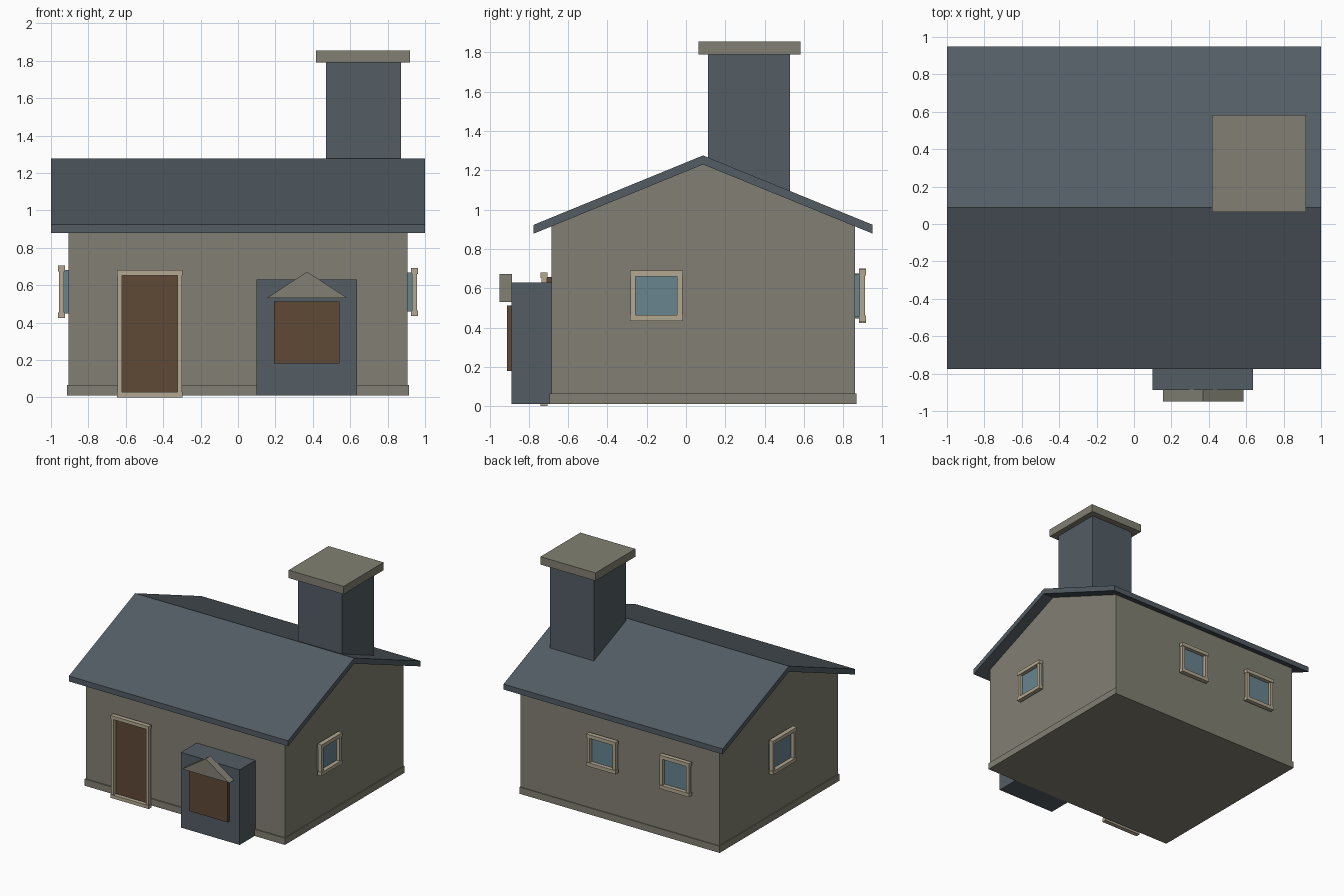
import bpy
import bmesh

if "Cube" in bpy.data.objects:
    bpy.data.objects.remove(bpy.data.objects["Cube"])


def material(name, r, g, b):
    # sRGB 0-255 to linear
    lin = [((c / 255 + 0.055) / 1.055) ** 2.4 for c in (r, g, b)]
    m = bpy.data.materials.new(name)
    m.diffuse_color = (*lin, 1)
    m.use_nodes = True
    m.node_tree.nodes["Principled BSDF"].inputs["Base Color"].default_value = m.diffuse_color
    return m


STONE = material("warm grey stone", 130, 128, 115)
SLATE = material("blue grey slate", 83, 93, 100)
TRIM = material("beige trim", 178, 168, 145)
GLASS = material("window glass", 104, 133, 143)
WOOD = material("brown wood", 94, 72, 54)


def finish(name, bm, mat):
    bmesh.ops.recalc_face_normals(bm, faces=bm.faces)
    mesh = bpy.data.meshes.new(name)
    bm.to_mesh(mesh)
    bm.free()
    mesh.materials.append(mat)
    ob = bpy.data.objects.new(name, mesh)
    bpy.context.collection.objects.link(ob)
    return ob


def add_box(bm, lo, hi):
    verts = bmesh.ops.create_cube(bm, size=1)["verts"]
    for v in verts:
        v.co = [lo[i] if v.co[i] < 0 else hi[i] for i in range(3)]


def box(name, x, y, z, mat):
    bm = bmesh.new()
    add_box(bm, (x[0], y[0], z[0]), (x[1], y[1], z[1]))
    return finish(name, bm, mat)


def prism(name, profile, axis, lo, hi, mat):
    """Extrude a (horizontal, z) profile along x (axis 0) or y (axis 1)."""
    bm = bmesh.new()
    place = lambda d, h, z: (d, h, z) if axis == 0 else (h, d, z)
    face = bm.faces.new([bm.verts.new(place(lo, h, z)) for h, z in profile])
    out = bmesh.ops.extrude_face_region(bm, geom=[face])["geom"]
    for v in out:
        if isinstance(v, bmesh.types.BMVert):
            v.co[axis] = hi
    return finish(name, bm, mat)


def opening(name, axis, sign, wall, u, z, fill, bar=0.03):
    """Framed panel on a wall facing sign * axis; u and z are outer limits."""
    def put(bm, d, uu, zz):
        d = sorted(wall + sign * k for k in d)
        spans = [d, uu] if axis == 0 else [uu, d]
        add_box(bm, (spans[0][0], spans[1][0], zz[0]),
                (spans[0][1], spans[1][1], zz[1]))
    bm = bmesh.new()
    put(bm, (-0.01, 0.024), (u[0] + bar - 0.006, u[1] - bar + 0.006),
        (z[0] + bar - 0.006, z[1] - bar + 0.006))
    finish(name + "_panel", bm, fill)
    bm = bmesh.new()
    for a, b in ((z[0], z[0] + bar), (z[1] - bar, z[1])):
        put(bm, (0.02, 0.057), u, (a, b))
    for a, b in ((u[0] + 0.004, u[0] + bar), (u[1] - bar, u[1] - 0.004)):
        put(bm, (0.023, 0.052), (a, b), (z[0] + bar, z[1] - bar))
    finish(name + "_frame", bm, TRIM)


# Walls with gable ends, and the low plinth
FRONT, BACK, SIDE, RIDGE = -0.684, 0.86, 0.906, 0.087
prism("walls", [(FRONT, 0.012), (BACK, 0.012), (BACK, 0.925),
                (RIDGE, 1.238), (FRONT, 0.925)], 0, -SIDE, SIDE, STONE)
box("plinth", (-0.914, 0.914), (-0.694, 0.867), (0.01, 0.065), STONE)

# Pitched roof slab
prism("roof", [(-0.775, 0.878), (-0.775, 0.923), (RIDGE, 1.276), (0.95, 0.923),
               (0.95, 0.878), (RIDGE, 1.23)], 0, -1, 1, SLATE)

# Chimney and its cap
box("chimney", (0.47, 0.872), (0.112, 0.53), (0.02, 1.795), SLATE)
box("chimney_cap", (0.418, 0.92), (0.063, 0.583), (1.79, 1.855), STONE)

# Front door and windows
opening("door", 1, -1, FRONT, (-0.647, -0.296), (0.0, 0.68), WOOD, 0.028)
opening("right_window", 0, 1, SIDE, (-0.286, -0.015), (0.434, 0.691), GLASS)
opening("left_window", 0, -1, -SIDE, (-0.07, 0.24), (0.425, 0.704), GLASS)
opening("back_window_a", 1, 1, BACK, (0.0, 0.27), (0.432, 0.695), GLASS)
opening("back_window_b", 1, 1, BACK, (-0.67, -0.395), (0.423, 0.70), GLASS)

# Projecting front bay with wooden panel and small pediment
box("bay", (0.10, 0.637), (-0.888, -0.67), (0.01, 0.63), SLATE)
box("bay_panel", (0.193, 0.543), (-0.912, -0.88), (0.18, 0.513), WOOD)
prism("bay_pediment", [(0.155, 0.531), (0.585, 0.531), (0.369, 0.672)],
      1, -0.95, -0.886, STONE)
